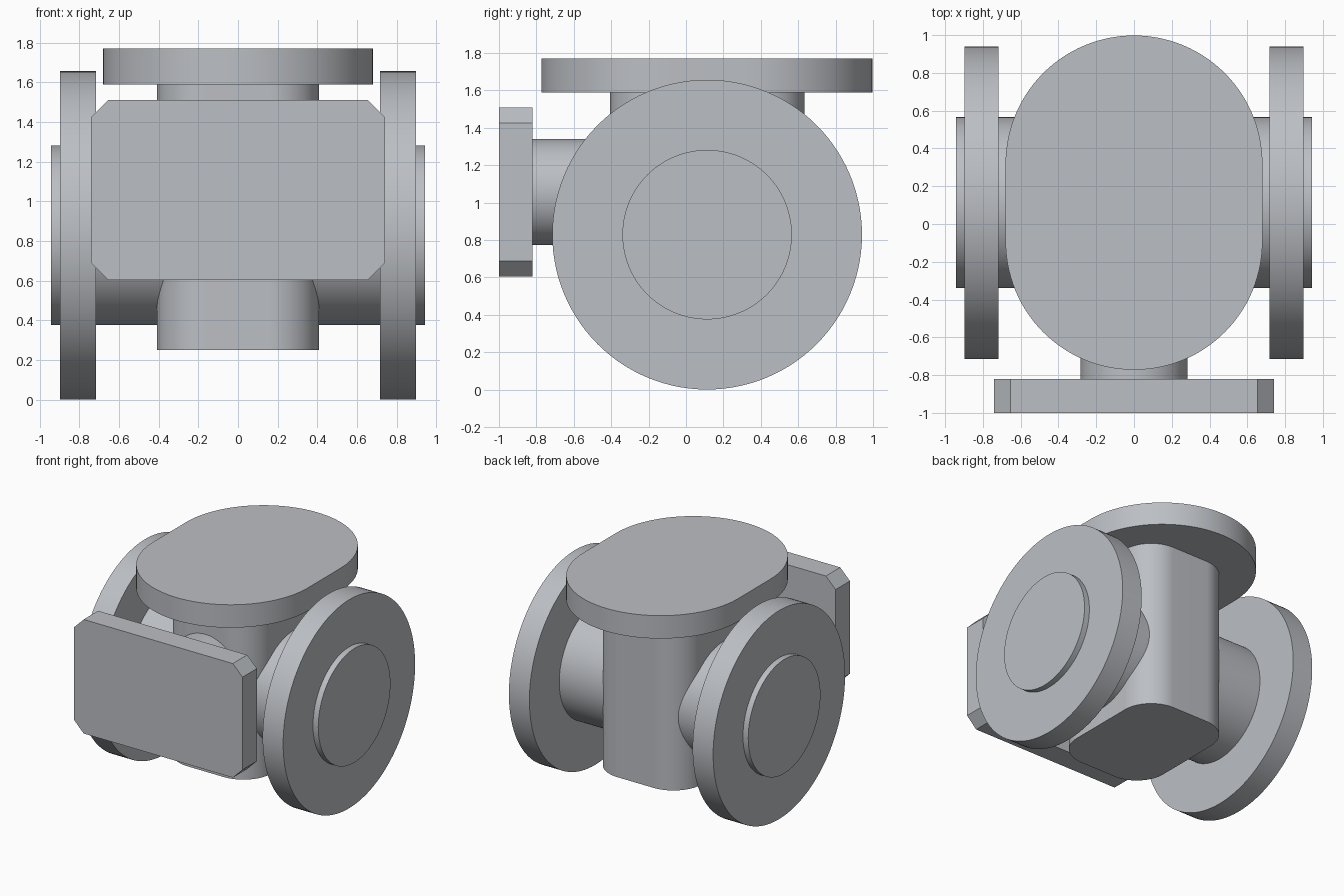
import bpy, bmesh, math
from mathutils import Matrix, Vector

cube = bpy.data.objects.get("Cube")
if cube:
    bpy.data.objects.remove(cube, do_unlink=True)

metal = bpy.data.materials.new("light grey metal")
metal.use_nodes = True
GREY = (0.50, 0.52, 0.55, 1)
metal.diffuse_color = GREY
metal.node_tree.nodes["Principled BSDF"].inputs["Base Color"].default_value = GREY

# Local (u, v, extrusion) axes for each direction
FRAMES = {
    "x": (Vector((0, 1, 0)), Vector((0, 0, 1)), Vector((1, 0, 0))),
    "y": (Vector((0, 0, 1)), Vector((1, 0, 0)), Vector((0, 1, 0))),
    "z": (Vector((1, 0, 0)), Vector((0, 1, 0)), Vector((0, 0, 1))),
}


def rounded_outline(half_u, half_v, radius, steps):
    """Rectangle with arc corners; one step gives a chamfer."""
    points = []
    for corner, (su, sv) in enumerate([(1, 1), (-1, 1), (-1, -1), (1, -1)]):
        for i in range(steps + 1):
            a = math.pi / 2 * (corner + i / steps)
            points.append((su * (half_u - radius) + radius * math.cos(a),
                           sv * (half_v - radius) + radius * math.sin(a)))
    return points


def prism(name, axis, centre, half_u, half_v, radius, start, end, steps=28):
    """Extrude a rounded outline along an axis from start to end."""
    u, v, w = FRAMES[axis]
    bm = bmesh.new()
    verts = [bm.verts.new(u * (centre[0] + a) + v * (centre[1] + b) + w * start)
             for a, b in rounded_outline(half_u, half_v, radius, steps)]
    bmesh.ops.remove_doubles(bm, verts=verts, dist=0.0001)
    base = bm.faces.new(bm.verts[:])
    top = bmesh.ops.extrude_face_region(bm, geom=[base], use_keep_orig=True)
    moved = [g for g in top["geom"] if isinstance(g, bmesh.types.BMVert)]
    bmesh.ops.translate(bm, verts=moved, vec=w * (end - start))
    bmesh.ops.recalc_face_normals(bm, faces=bm.faces[:])
    mesh = bpy.data.meshes.new(name)
    bm.to_mesh(mesh)
    bm.free()
    mesh.materials.append(metal)
    obj = bpy.data.objects.new(name, mesh)
    bpy.context.collection.objects.link(obj)
    bpy.ops.object.select_all(action="DESELECT")
    obj.select_set(True)
    bpy.context.view_layer.objects.active = obj
    bpy.ops.object.shade_smooth_by_angle(angle=math.radians(30))
    return obj


def disc(name, axis, centre, radius, start, end):
    return prism(name, axis, centre, radius, radius, radius, start, end)


# Central body and its oval cover
BODY_Y = 0.113
prism("valve_body", "z", (0, BODY_Y), 0.408, 0.52, 0.25, 0.25, 1.62)
prism("top_cover", "z", (0, BODY_Y), 0.68, 0.885, 0.68, 1.59, 1.772)

# Side pipes with round flanges
PIPE = (BODY_Y, 0.829)
for side, sign in (("left", 1), ("right", -1)):
    disc(side + "_pipe", "x", PIPE, 0.453, sign * 0.1, sign * 0.943)
    disc(side + "_flange", "x", PIPE, 0.828, sign * 0.717, sign * 0.897)

# Front branch with chamfered plate
BRANCH = (1.057, 0)
disc("front_pipe", "y", BRANCH, 0.283, -0.85, 0)
plate = prism("front_plate", "y", BRANCH, 0.453, 0.74, 0.085, -1.0, -0.82, steps=1)
for face in plate.data.polygons:
    face.use_smooth = False
